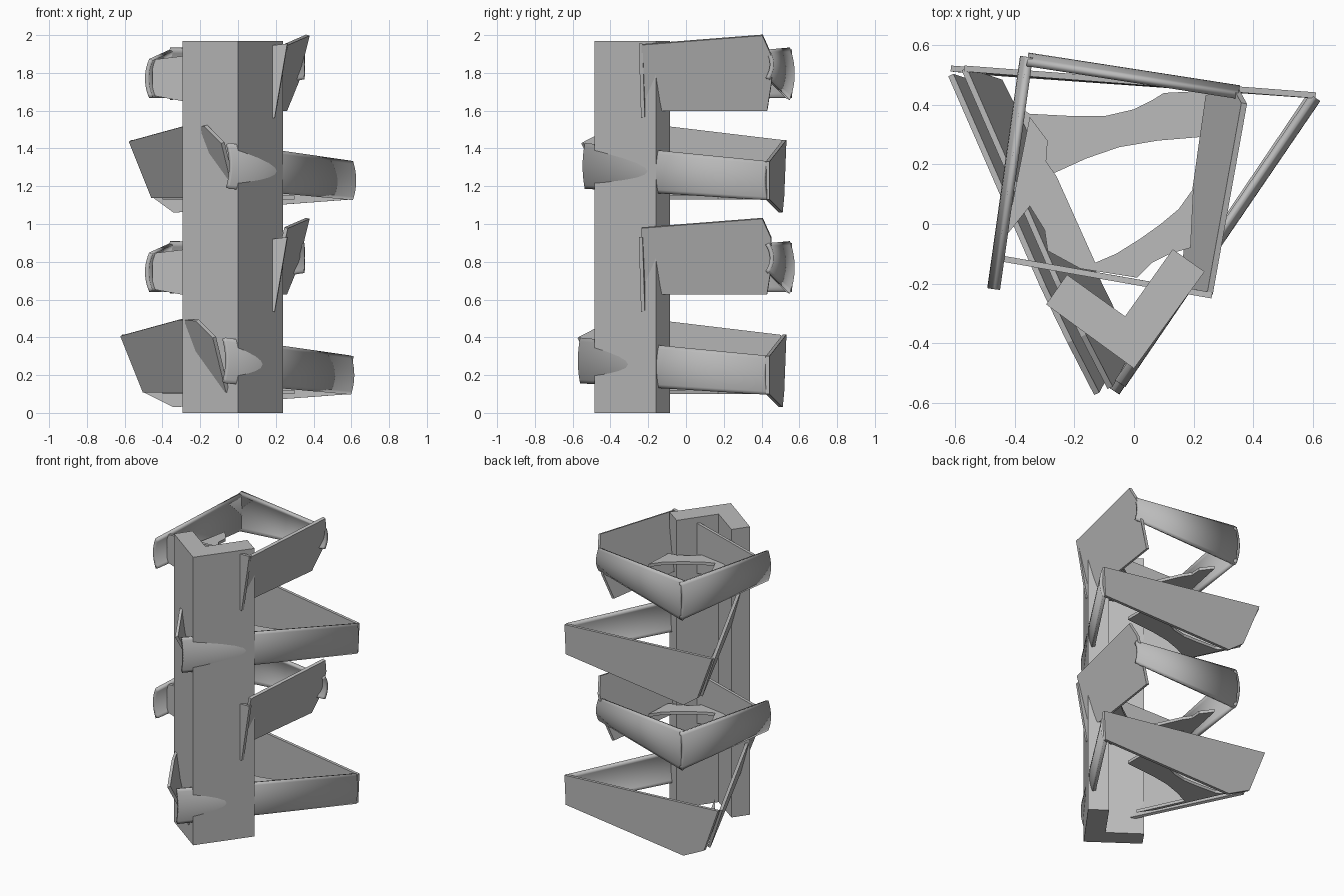
import bpy, bmesh
from mathutils import Vector

cube = bpy.data.objects.get("Cube")
if cube:
    bpy.data.objects.remove(cube, do_unlink=True)

grey = bpy.data.materials.new("plain grey")
grey.use_nodes = True
tone = (0.5, 0.5, 0.5, 1)
grey.diffuse_color = tone
grey.node_tree.nodes["Principled BSDF"].inputs["Base Color"].default_value = tone


def finish(name, bm, thickness=0):
    """Turn a bmesh into an object, optionally thickened about its middle."""
    bmesh.ops.recalc_face_normals(bm, faces=bm.faces)
    mesh = bpy.data.meshes.new(name)
    bm.to_mesh(mesh)
    bm.free()
    mesh.materials.append(grey)
    obj = bpy.data.objects.new(name, mesh)
    bpy.context.collection.objects.link(obj)
    if thickness:
        mod = obj.modifiers.new("thickness", "SOLIDIFY")
        mod.thickness = thickness
        mod.offset = 0
    return obj


def prism(name, outline, z, height):
    """Vertical extrusion of a flat outline."""
    bm = bmesh.new()
    face = bm.faces.new([bm.verts.new((x, y, z)) for x, y in outline])
    new = bmesh.ops.extrude_face_region(bm, geom=[face])["geom"]
    verts = [v for v in new if isinstance(v, bmesh.types.BMVert)]
    bmesh.ops.translate(bm, verts=verts, vec=(0, 0, height))
    return finish(name, bm)


def plate(name, corners, shift=(0, 0, 0)):
    """Flat panel through the given corners."""
    bm = bmesh.new()
    bm.faces.new([bm.verts.new(Vector(c) + Vector(shift)) for c in corners])
    return finish(name, bm, 0.02)


def bowed_panel(name, start, end, bulge, shift=(0, 0, 0), steps=12):
    """Panel between two (x, y, low, high) ends, arched outwards in section."""
    bm = bmesh.new()
    out = Vector((end[1] - start[1], start[0] - end[0], 0)).normalized()
    rows = []
    for x, y, low, high in (start, end):
        row = []
        for i in range(steps + 1):
            t = i / steps
            p = Vector((x, y, low + (high - low) * t))
            p += out * bulge * 4 * t * (1 - t) + Vector(shift)
            row.append(bm.verts.new(p))
        rows.append(row)
    a, b = rows
    for i in range(steps):
        bm.faces.new((a[i], b[i], b[i + 1], a[i + 1]))
    obj = finish(name, bm, 0.022)
    bpy.ops.object.select_all(action="DESELECT")
    obj.select_set(True)
    bpy.context.view_layer.objects.active = obj
    bpy.ops.object.shade_smooth_by_angle(angle=0.6)


# Angled upright post
prism("post", [(-0.295, -0.27), (0, -0.485), (0.237, -0.16), (0.13, -0.085),
               (-0.03, -0.31), (-0.225, -0.17)], 0, 1.97)

# Four-sided trays, upper and lower
for label, dz, side_dz in (("upper", 0, 0), ("lower", -1.025, -0.97)):
    s = (0, 0, dz)
    plate(f"{label}_tray_right_wall",
          [(0.255, -0.235, 1.95), (0.37, 0.405, 2.0), (0.345, 0.45, 1.9),
           (0.315, 0.455, 1.76), (0.25, 0.43, 1.6), (0.175, -0.1, 1.6),
           (0.17, -0.22, 1.6)], (0, 0, side_dz))
    plate(f"{label}_tray_front_wall",
          [(-0.45, -0.115, 1.68), (0.195, -0.228, 1.56),
           (0.262, -0.24, 1.955), (-0.45, -0.115, 1.87)], s)
    bowed_panel(f"{label}_tray_back_wall", (0.35, 0.43, 1.77, 1.92),
                (-0.36, 0.54, 1.66, 1.93), 0.025, s)
    bowed_panel(f"{label}_tray_left_wall", (-0.35, 0.56, 1.67, 1.92),
                (-0.46, -0.22, 1.67, 1.87), 0.022, s)
    # Waisted floor joining the side walls
    prism(f"{label}_tray_floor",
          [(-0.35, 0.36), (-0.29, 0.28), (-0.295, 0.21), (-0.26, 0.16),
           (-0.13, -0.13), (-0.06, -0.1), (0.02, -0.05), (0.09, 0),
           (0.15, 0.05), (0.2, 0.12), (0.19, -0.08), (0.12, -0.1),
           (0.06, -0.13), (0.01, -0.18), (-0.18, -0.15), (-0.29, -0.09),
           (-0.3, -0.02), (-0.35, 0.06), (-0.43, -0.04)], 1.71 + dz, 0.02)

# Three-sided trays, upper and lower
for label, dz, dx in (("upper", 0, 0), ("lower", -1.03, -1)):
    s = (0, 0, dz)
    plate(f"{label}_wedge_left_wall",
          [(-0.57, 0.52, 1.44), (-0.45, 0.48, 1.14), (-0.01, -0.42, 1.14),
           (-0.08, -0.55, 1.43), (-0.17, -0.375, 1.52), (-0.26, -0.19, 1.525)],
          (0.045 * dx, 0.02 * dx, dz))
    plate(f"{label}_wedge_back_wall",
          [(-0.57 + 0.045 * dx, 0.522, 1.445), (-0.45 + 0.05 * dx, 0.51, 1.14),
           (-0.34, 0.502, 1.06), (0.6, 0.432, 1.13), (0.61, 0.432, 1.33)], s)
    bowed_panel(f"{label}_wedge_right_wall",
                (-0.055 + 0.01 * dx, -0.53 + 0.025 * dx, 1.19, 1.425),
                (0.6, 0.43, 1.13, 1.33), 0.02, (0.01 * dx, 0, dz))
    # Waisted floor along the back and left
    prism(f"{label}_wedge_floor",
          [(-0.4, 0.4), (-0.35, 0.37), (-0.2, 0.362), (-0.1, 0.362),
           (0, 0.385), (0.06, 0.415), (0.1, 0.44), (0.3, 0.45), (0.3, 0.3),
           (0.2, 0.29), (0.08, 0.28), (-0.05, 0.258), (-0.16, 0.22),
           (-0.27, 0.17), (-0.13, -0.13), (-0.2, -0.03)], 1.13 + dz, 0.02)
